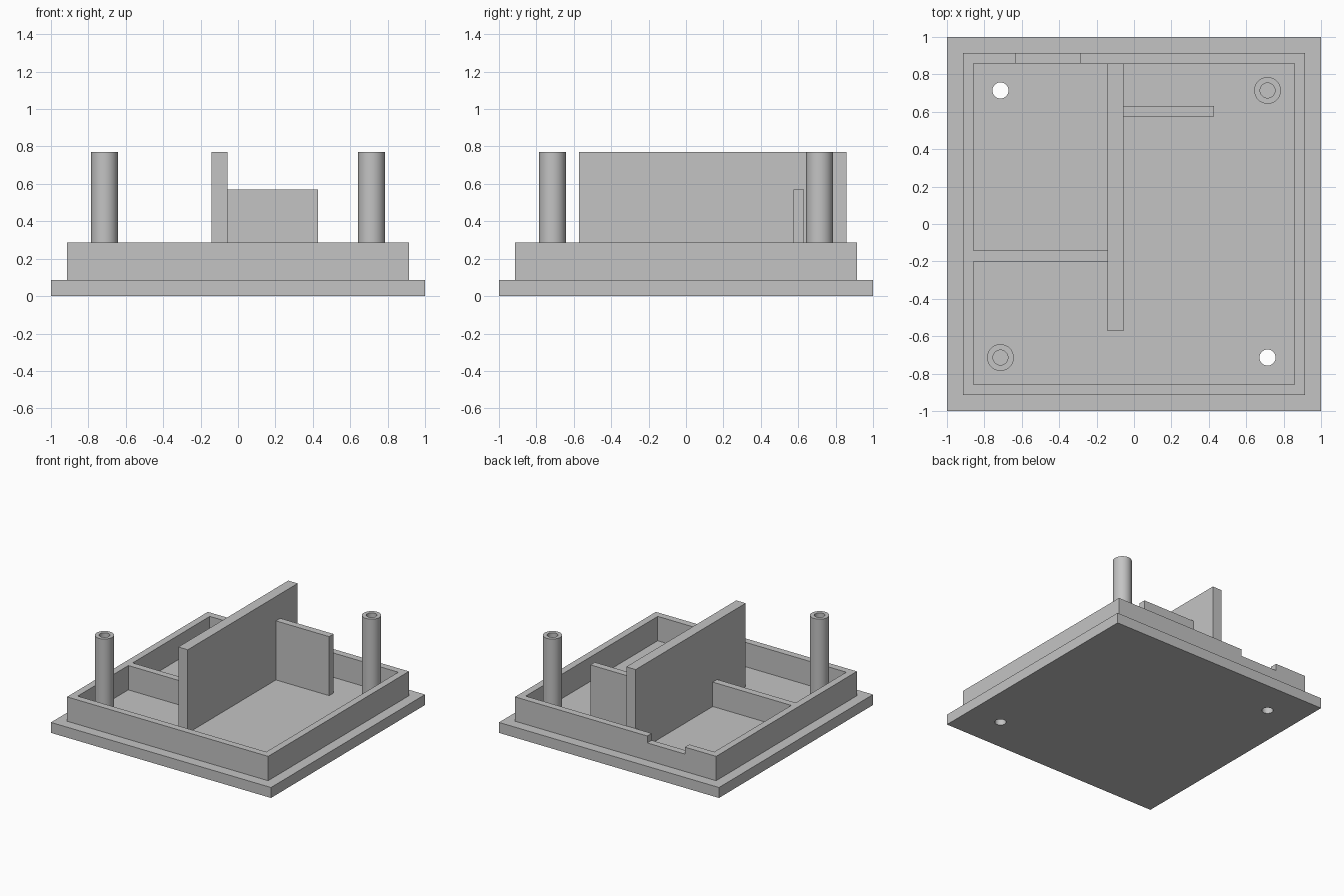
import bpy
import math

if "Cube" in bpy.data.objects:
    bpy.data.objects.remove(bpy.data.objects["Cube"], do_unlink=True)

# Single plastic colour
grey = bpy.data.materials.new("plain grey")
grey.use_nodes = True
COLOUR = (0.55, 0.55, 0.55, 1)
grey.diffuse_color = COLOUR
grey.node_tree.nodes["Principled BSDF"].inputs["Base Color"].default_value = COLOUR

FLOOR = 0.086     # top of base plate
RIM = 0.286       # top of rim
TALL = 0.771      # top of posts and main divider
OUTER, INNER = 0.914, 0.857
CORNER = 0.714    # post and screw hole offset


def finish(name):
    obj = bpy.context.object
    obj.name = obj.data.name = name
    obj.data.materials.append(grey)
    return obj


def box(name, x, y, z):
    """Box spanning the given (low, high) ranges."""
    spans = (x, y, z)
    bpy.ops.mesh.primitive_cube_add(size=1, location=[sum(s) / 2 for s in spans])
    bpy.context.object.scale = [s[1] - s[0] for s in spans]
    bpy.ops.object.transform_apply(location=False, rotation=False, scale=True)
    return finish(name)


def cylinder(name, x, y, radius, z):
    bpy.ops.mesh.primitive_cylinder_add(
        vertices=48, radius=radius, depth=z[1] - z[0], location=(x, y, sum(z) / 2))
    return finish(name)


def cut(target, cutter):
    """Subtract the cutter, then discard it."""
    cutter.hide_render = True
    mod = target.modifiers.new("cut", "BOOLEAN")
    mod.operation = "DIFFERENCE"
    mod.solver = "EXACT"
    mod.object = cutter
    bpy.ops.object.select_all(action="DESELECT")
    bpy.context.view_layer.objects.active = target
    target.select_set(True)
    bpy.ops.object.modifier_apply(modifier=mod.name)
    bpy.data.objects.remove(cutter, do_unlink=True)


def smooth(obj):
    bpy.ops.object.select_all(action="DESELECT")
    bpy.context.view_layer.objects.active = obj
    obj.select_set(True)
    bpy.ops.object.shade_smooth_by_angle(angle=math.radians(30))


# Base plate with two through holes
plate = box("base_plate", (-1, 1), (-1, 1), (0, FLOOR))
for side in (-1, 1):
    cut(plate, cylinder("hole_cutter", side * CORNER, -side * CORNER, 0.043, (-0.1, 0.2)))
smooth(plate)

# Raised rim, open inside, with a shallow notch in the back wall
rim = box("rim", (-OUTER, OUTER), (-OUTER, OUTER), (FLOOR, RIM))
cut(rim, box("rim_cutter", (-INNER, INNER), (-INNER, INNER), (0, 1)))
cut(rim, box("notch_cutter", (-0.63, -0.288), (0.8, 1), (0.229, 0.5)))

# Inner walls
box("main_divider", (-0.143, -0.057), (-0.571, INNER), (FLOOR, TALL))
box("low_partition", (-INNER, -0.143), (-0.2, -0.143), (FLOOR, RIM))
box("back_partition", (-0.057, 0.427), (0.574, 0.631), (FLOOR, 0.571))

# Hollow posts in opposite corners
for name, side in (("front_right_post", -1), ("back_left_post", 1)):
    post = cylinder(name, side * CORNER, side * CORNER, 0.0714, (FLOOR, TALL))
    cut(post, cylinder("bore_cutter", side * CORNER, side * CORNER, 0.04, (0, 1)))
    smooth(post)
